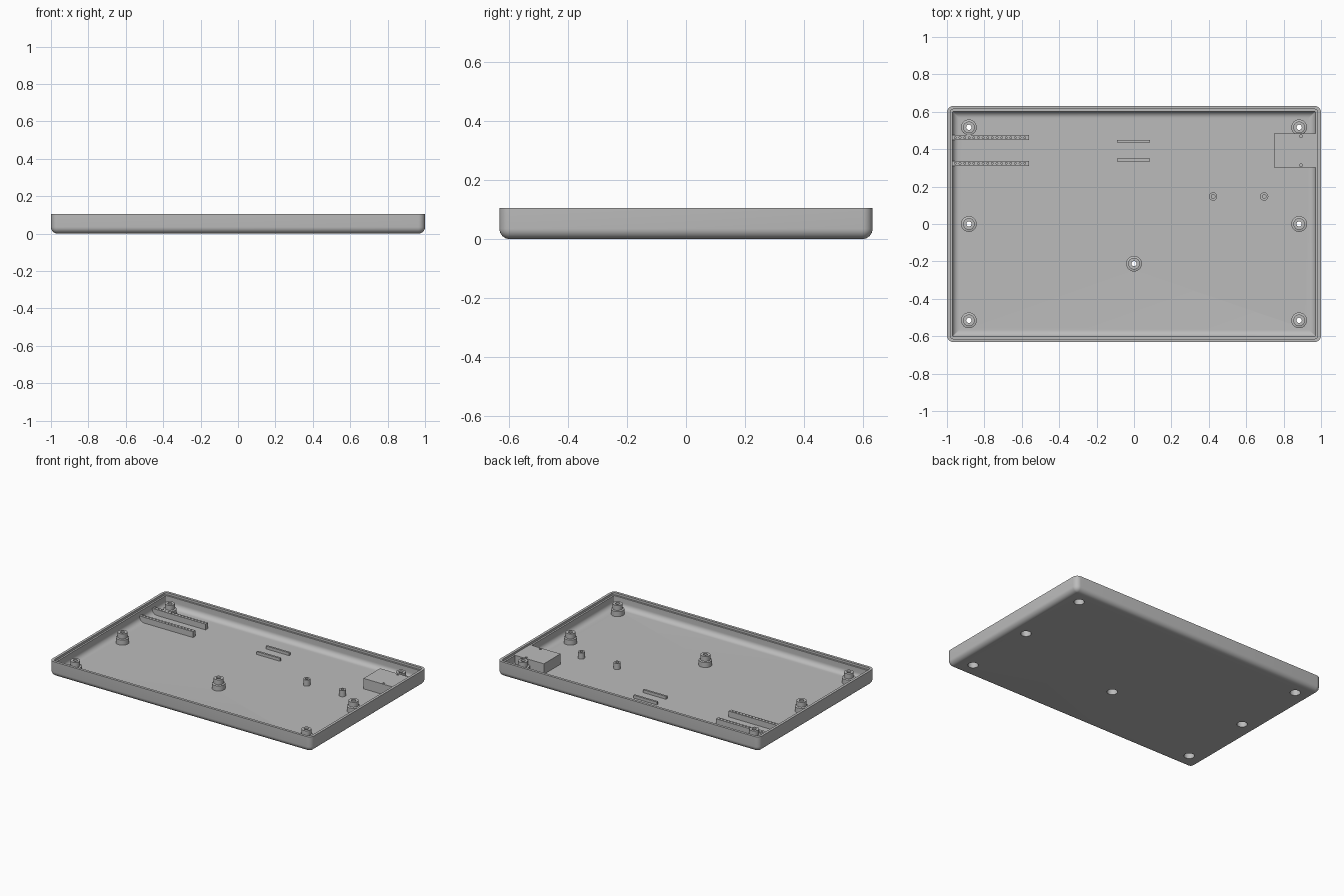
import bpy, bmesh, math
from mathutils import Matrix

# Remove the default cube
cube = bpy.data.objects.get("Cube")
if cube:
    bpy.data.objects.remove(cube, do_unlink=True)

grey = bpy.data.materials.new("grey_plastic")
grey.use_nodes = True
COLOUR = (0.5, 0.5, 0.5, 1)
grey.diffuse_color = COLOUR
grey.node_tree.nodes["Principled BSDF"].inputs["Base Color"].default_value = COLOUR

HALF_X, HALF_Y, HEIGHT, FLOOR = 1.0, 0.632, 0.105, 0.02


def make_object(name, bm):
    bmesh.ops.recalc_face_normals(bm, faces=bm.faces)
    mesh = bpy.data.meshes.new(name)
    bm.to_mesh(mesh)
    bm.free()
    obj = bpy.data.objects.new(name, mesh)
    bpy.context.collection.objects.link(obj)
    mesh.materials.append(grey)
    return obj


def activate(obj):
    bpy.ops.object.select_all(action="DESELECT")
    obj.select_set(True)
    bpy.context.view_layer.objects.active = obj


def smooth(obj):
    activate(obj)
    bpy.ops.object.shade_smooth_by_angle(angle=math.radians(35))


def bridge(bm, a, b):
    n = len(a)
    for i in range(n):
        j = (i + 1) % n
        bm.faces.new((a[i], a[j], b[j], b[i]))


def lathe(bm, centre, profile, closed, segments=32):
    """Revolve (radius, z) points; closed joins last to first, otherwise the ends are capped."""
    rings = []
    for r, z in profile:
        angles = [2 * math.pi * i / segments for i in range(segments)]
        rings.append([bm.verts.new((centre[0] + r * math.cos(a), centre[1] + r * math.sin(a), z))
                      for a in angles])
    for a, b in zip(rings, rings[1:]):
        bridge(bm, a, b)
    if closed:
        bridge(bm, rings[-1], rings[0])
    else:
        bm.faces.new(rings[0])
        bm.faces.new(rings[-1])


def box(name, x0, x1, y0, y1, z0, z1):
    bm = bmesh.new()
    size = Matrix.Diagonal((x1 - x0, y1 - y0, z1 - z0, 1))
    place = Matrix.Translation(((x0 + x1) / 2, (y0 + y1) / 2, (z0 + z1) / 2))
    bmesh.ops.create_cube(bm, size=1, matrix=place @ size)
    return make_object(name, bm)


def drill(obj, centres, radius, z0, z1, segments):
    """Cut a row of round holes and discard the cutter."""
    bm = bmesh.new()
    for c in centres:
        lathe(bm, c, [(radius, z0), (radius, z1)], False, segments)
    cutter = make_object("hole_cutter", bm)
    cutter.hide_render = True
    mod = obj.modifiers.new("holes", "BOOLEAN")
    mod.operation, mod.solver, mod.object = "DIFFERENCE", "EXACT", cutter
    activate(obj)
    bpy.ops.object.modifier_apply(modifier=mod.name)
    bpy.data.objects.remove(cutter, do_unlink=True)


def rounded_ring(bm, inset, z, corner=0.036, steps=6):
    r = max(corner - inset, 0.004)
    verts = []
    for q, (sx, sy) in enumerate(((1, 1), (-1, 1), (-1, -1), (1, -1))):
        cx, cy = sx * (HALF_X - inset - r), sy * (HALF_Y - inset - r)
        for i in range(steps + 1):
            a = math.pi / 2 * (q + i / steps)
            verts.append(bm.verts.new((cx + r * math.cos(a), cy + r * math.sin(a), z)))
    return verts


# Tray: outer rounded edge, rim, inner ledge, inner fillet
def fillet(inset, z, radius, steps=8):
    for i in range(steps + 1):
        a = math.pi / 2 * i / steps
        yield inset + radius * (1 - math.sin(a)), z + radius * (1 - math.cos(a))


outer = list(fillet(0, 0, 0.035))
inner = list(fillet(0.03, FLOOR, 0.035))[::-1]
profile = outer + [(0, HEIGHT), (0.018, HEIGHT), (0.018, 0.09), (0.03, 0.09)] + inner
bm = bmesh.new()
rings = [rounded_ring(bm, *p) for p in profile]
for a, b in zip(rings, rings[1:]):
    bridge(bm, a, b)
bm.faces.new(rings[0])
bm.faces.new(rings[-1])
tray = make_object("tray", bm)

# Screw posts with a counterbore open through the tray floor
posts = [(sx * 0.883, y) for sx in (-1, 1) for y in (-0.515, 0, 0.517)] + [(0, -0.212)]
drill(tray, posts, 0.033, -0.02, 0.04, 32)
smooth(tray)
for c in posts:
    bm = bmesh.new()
    lathe(bm, c, [(0.033, 0.004), (0.042, 0.004), (0.042, 0.055), (0.031, 0.058), (0.031, 0.092),
                  (0.014, 0.092), (0.014, 0.046), (0.033, 0.046)], True)
    smooth(make_object("screw_post", bm))

# Small blind standoffs
for x in (0.423, 0.696):
    bm = bmesh.new()
    lathe(bm, (x, 0.147), [(0.022, 0.01), (0.022, 0.062), (0.01, 0.062), (0.01, 0.025)], False)
    smooth(make_object("standoff", bm))

# Perforated rails against the right wall
for y in (0.324, 0.462):
    rail = box("perforated_rail", -0.98, -0.562, y - 0.013, y + 0.013, 0.01, 0.06)
    drill(rail, [(-0.955 + 0.0247 * i, y) for i in range(16)], 0.005, 0.035, 0.08, 8)

# Low locating ribs
for y in (0.342, 0.443):
    box("locating_rib", -0.092, 0.086, y - 0.007, y + 0.007, 0.01, 0.04)

# Socket block against the left wall
block = box("socket_block", 0.748, 0.985, 0.302, 0.483, 0.01, 0.092)
drill(block, [(0.893, 0.315), (0.893, 0.47)], 0.008, 0.05, 0.12, 12)
